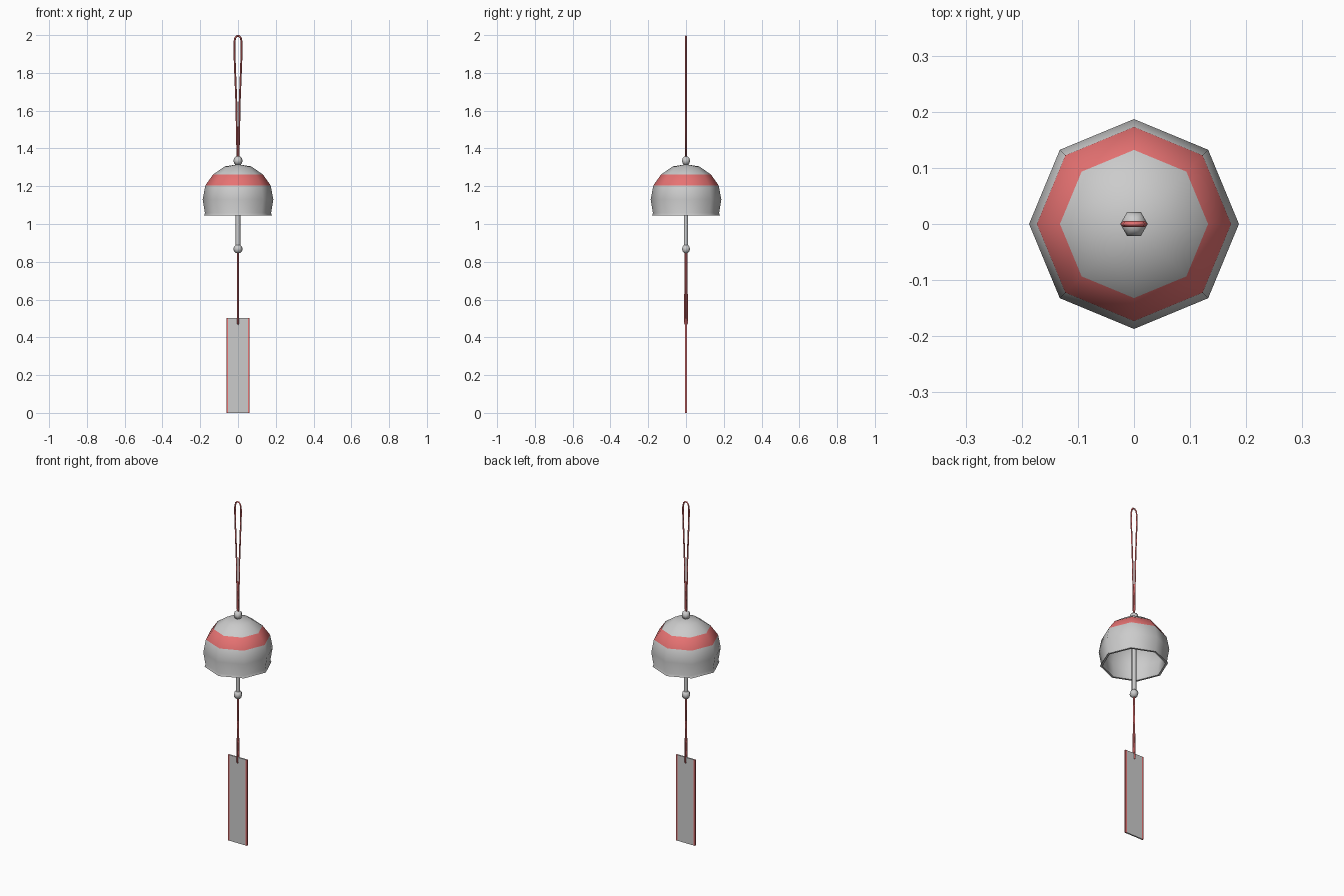
import bpy, math
from math import cos, sin, pi

if "Cube" in bpy.data.objects:
    bpy.data.objects.remove(bpy.data.objects["Cube"])

red = bpy.data.materials.new("red")
red.diffuse_color = (0.8, 0.17, 0.17, 1)
red.use_nodes = True
red.node_tree.nodes["Principled BSDF"].inputs["Base Color"].default_value = red.diffuse_color
grey = bpy.data.materials.new("grey")
grey.diffuse_color = (0.8, 0.8, 0.8, 1)
grey.use_nodes = True
grey.node_tree.nodes["Principled BSDF"].inputs["Base Color"].default_value = grey.diffuse_color


def make(name, verts, faces, mats=(), smooth=None):
    me = bpy.data.meshes.new(name)
    me.from_pydata(verts, [], faces)
    ob = bpy.data.objects.new(name, me)
    bpy.context.collection.objects.link(ob)
    for m in mats:
        me.materials.append(m)
    if smooth:
        bpy.ops.object.select_all(action='DESELECT')
        ob.select_set(True)
        bpy.context.view_layer.objects.active = ob
        bpy.ops.object.shade_smooth_by_angle(angle=math.radians(smooth))
    return ob


def lathe(name, profile, sides, mats=(), smooth=60, red_rows=()):
    # profile runs from the first pole (r = 0) to the last pole (r = 0)
    inner = profile[1:-1]
    verts = [(r * cos(2 * pi * i / sides), r * sin(2 * pi * i / sides), z)
             for r, z in inner for i in range(sides)]
    a, b = len(verts), len(verts) + 1
    verts += [(0, 0, profile[0][1]), (0, 0, profile[-1][1])]
    faces, rows = [], []
    last = (len(inner) - 1) * sides
    for i in range(sides):
        j = (i + 1) % sides
        faces += [(a, i, j), (b, last + j, last + i)]
        rows += [0, 0]
        for k in range(len(inner) - 1):
            p, q = k * sides, (k + 1) * sides
            faces.append((p + i, q + i, q + j, p + j))
            rows.append(k + 1)
    ob = make(name, verts, faces, mats, smooth)
    for poly, row in zip(ob.data.polygons, rows):
        if row in red_rows:
            poly.material_index = 1
    return ob


def cord(name, points, radius, cyclic=False):
    cu = bpy.data.curves.new(name, 'CURVE')
    cu.dimensions = '3D'
    cu.bevel_depth = radius
    cu.bevel_resolution = 0
    cu.use_fill_caps = True
    sp = cu.splines.new('POLY')
    sp.points.add(len(points) - 1)
    for p, co in zip(sp.points, points):
        p.co = (*co, 1)
    sp.use_cyclic_u = cyclic
    cu.materials.append(red)
    ob = bpy.data.objects.new(name, cu)
    bpy.context.collection.objects.link(ob)
    bpy.ops.object.select_all(action='DESELECT')
    ob.select_set(True)
    bpy.context.view_layer.objects.active = ob
    bpy.ops.object.convert(target='MESH')


# Bell: outer dome, small flared lip, inner wall
lathe("bell", [(0, 1.316), (0.07, 1.305), (0.132, 1.262), (0.173, 1.204),
               (0.187, 1.13), (0.175, 1.058), (0.18, 1.045), (0.168, 1.045),
               (0.163, 1.06), (0.174, 1.13), (0.162, 1.197), (0.123, 1.25),
               (0.065, 1.292), (0, 1.302)], 8, (grey, red), 60, (2,))

# Beads above and below the bell
for name, z in (("top_bead", 1.335), ("clapper_bead", 0.868)):
    n, r = 6, 0.0245
    lathe(name, [(r * sin(pi * k / n), z + r * cos(pi * k / n))
                 for k in range(n + 1)], 6, smooth=65)

# Clapper rod
lathe("clapper_rod", [(0, 1.306), (0.013, 1.306), (0.013, 0.87), (0, 0.87)], 6, smooth=65)

# Hanging loop
half = [(0.004, 1.34), (0.006, 1.5), (0.009, 1.65), (0.015, 1.8),
        (0.0195, 1.92), (0.0195, 1.96), (0.015, 1.985), (0.006, 1.995)]
cord("hanging_loop", [(x, 0, z) for x, z in half]
     + [(-x, 0, z) for x, z in reversed(half)], 0.005, True)

# Lower cord: two strands threaded through the paper strip
strand = [(0.003, 0.86), (0.0035, 0.7), (0.006, 0.52), (0.006, 0.475)]
cord("strip_cord", [(0, -y, z) for y, z in strand] + [(0, 0, 0.465)]
     + [(0, y, z) for y, z in reversed(strand)], 0.0048)


# Paper strip with red side borders
def slab(name, x0, x1, mat):
    t = 0.004
    verts = [(x, y, z) for x in (x0, x1) for y in (-t, t) for z in (0, 0.502)]
    make(name, verts, [(0, 1, 3, 2), (4, 6, 7, 5), (0, 4, 5, 1),
                       (2, 3, 7, 6), (0, 2, 6, 4), (1, 5, 7, 3)], (mat,))


slab("paper_strip", -0.052, 0.052, grey)
slab("left_border", -0.061, -0.052, red)
slab("right_border", 0.052, 0.061, red)
